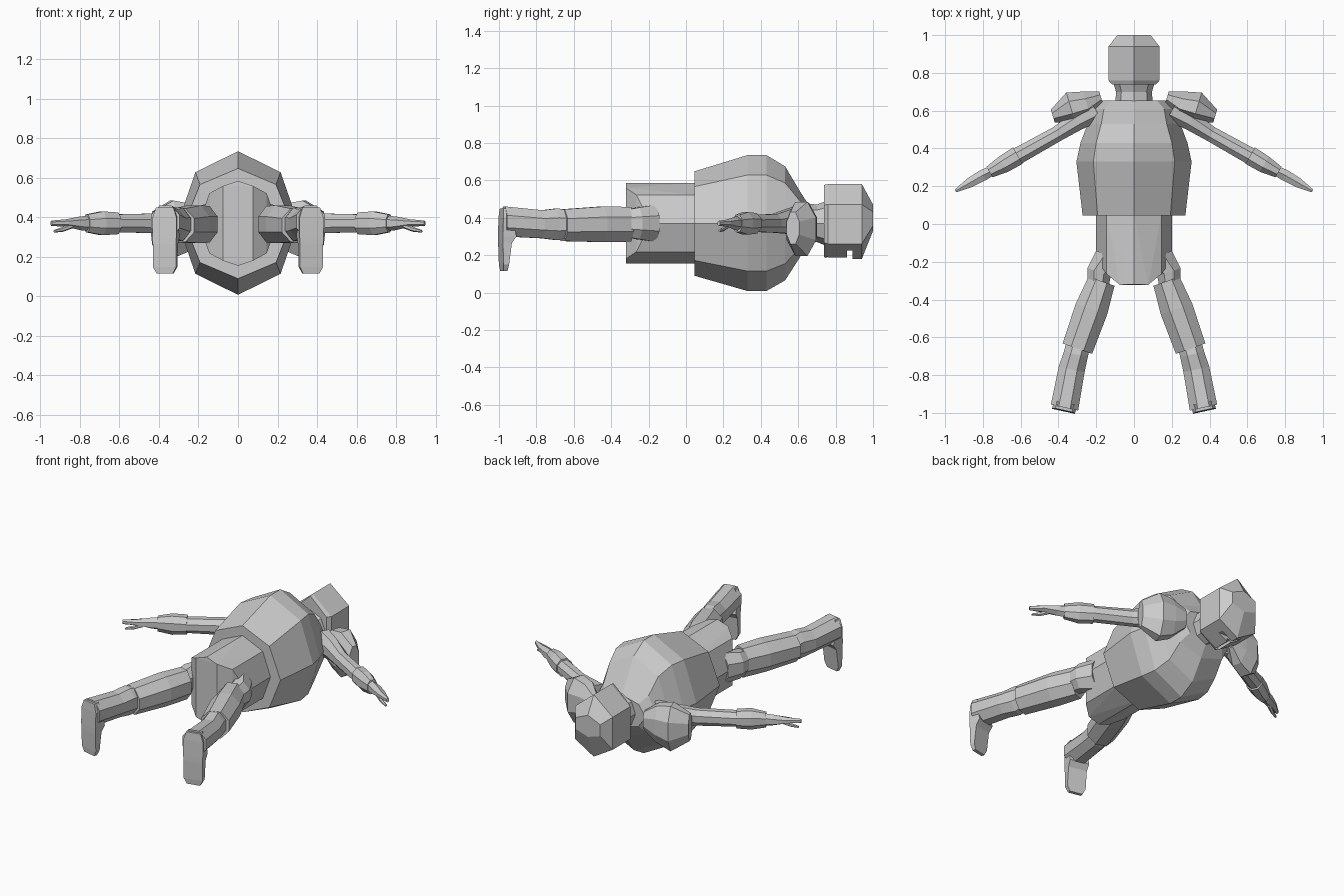
import bpy, bmesh
from math import sin, cos, pi
from mathutils import Vector

if "Cube" in bpy.data.objects:
    bpy.data.objects.remove(bpy.data.objects["Cube"])


def finish(name, bm, mirror=False):
    bmesh.ops.recalc_face_normals(bm, faces=bm.faces)
    me = bpy.data.meshes.new(name)
    bm.to_mesh(me)
    bm.free()
    ob = bpy.data.objects.new(name, me)
    bpy.context.collection.objects.link(ob)
    if mirror:
        mod = ob.modifiers.new("mirror", 'MIRROR')
        mod.use_mirror_merge = False
    return ob


def section(n, phase):
    return [(cos(2 * pi * i / n + phase), sin(2 * pi * i / n + phase)) for i in range(n)]


def loft(name, rings, sec, mirror=False):
    """rings: (centre, half-width vector, half-height vector)"""
    bm = bmesh.new()
    loops = [[bm.verts.new(Vector(c) + Vector(u) * a + Vector(v) * b) for a, b in sec]
             for c, u, v in rings]
    n = len(sec)
    for r0, r1 in zip(loops, loops[1:]):
        for i in range(n):
            j = (i + 1) % n
            bm.faces.new((r0[i], r0[j], r1[j], r1[i]))
    bm.faces.new(loops[0])
    bm.faces.new(loops[-1])
    return finish(name, bm, mirror)


def limb(name, pts, direction, sides=8, phase=pi / 8):
    """pts: (x, y, z, half-width, half-height), rings square to direction in plan"""
    d = Vector((*direction, 0)).normalized()
    s = Vector((-d.y, d.x, 0))
    k = 1 / cos(phase)
    rings = [((x, y, z), s * w * k, Vector((0, 0, h * k))) for x, y, z, w, h in pts]
    return loft(name, rings, section(sides, phase), True)


def trunk(name, stations, sec):
    """stations: (y, half-width, low z, high z)"""
    return loft(name, [((0, y, (lo + hi) / 2), (w, 0, 0), (0, 0, (hi - lo) / 2))
                       for y, w, lo, hi in stations], sec)


def hull(name, pts, mirror=False):
    bm = bmesh.new()
    for p in pts:
        bm.verts.new(p)
    res = bmesh.ops.convex_hull(bm, input=bm.verts)
    bmesh.ops.delete(bm, geom=list({g for g in res["geom_interior"]}), context='VERTS')
    bmesh.ops.dissolve_limit(bm, angle_limit=0.02, verts=bm.verts, edges=bm.edges)
    return finish(name, bm, mirror)


OCT = section(8, 0)

# upper body and neck
trunk("torso", [(.045, .272, .09, .648), (.33, .305, .008, .735), (.43, .283, .008, .735),
                (.53, .245, .065, .675), (.61, .225, .19, .54), (.655, .17, .27, .47)], OCT)
trunk("neck", [(.62, .10, .26, .48), (.70, .095, .27, .47), (.75, .11, .25, .49)], OCT)

# hips, with leg openings slanting to a flat strip at the crotch
pts = []
for x, z, y in ((0, .215, -.32), (.145, .152, -.265), (.2, 0, -.19)):
    for sx in (-1, 1):
        for sz in (-1, 1):
            pts += [(sx * x, .05, .37 + sz * z), (sx * x, y, .37 + sz * z)]
pts += [(sx * .075, -.322, .37 + sz * .19) for sx in (-1, 1) for sz in (-1, 1)]
hull("hips", sorted(set(pts)))

# helmet-like head: tall hexagon section
HEX = [(0, 1), (1, .45), (1, -.6), (0, -1), (-1, -.6), (-1, .45)]
head = trunk("head", [(.738, .115, .19, .575), (.76, .135, .18, .58),
                      (.94, .135, .18, .58), (1.0, .088, .33, .47)], HEX)

# face slits cut into the underside
for name, x, y0, y1 in (("eye_slit_cutter", .085, .86, .89), ("mouth_slit_cutter", .012, .75, .875)):
    cut = hull(name, [(sx * x, y, z) for sx in (-1, 1) for y in (y0, y1)
                      for z in (.1, .207 if x < .05 else .225)])
    cut.hide_render = True
    cut.hide_viewport = False
    cut.display_type = 'WIRE'
    mod = head.modifiers.new(name, 'BOOLEAN')
    mod.operation = 'DIFFERENCE'
    mod.object = cut
    mod.solver = 'EXACT'

# shoulder pads
limb("shoulder_pad", [(.175, .672, .36, .03, .06), (.25, .636, .35, .068, .12),
                      (.335, .617, .34, .082, .145), (.43, .572, .345, .035, .085)], (1, -.3))

# arms
ARM = (.86, -.5)
limb("upper_arm", [(.2, .60, .38, .06, .08), (.30, .545, .38, .05, .065),
                   (.41, .475, .37, .041, .05), (.63, .352, .37, .045, .045)], ARM)
limb("forearm_cuff", [(.615, .362, .37, .05, .055), (.69, .317, .37, .047, .06),
                      (.765, .275, .37, .032, .045)], ARM)
limb("hand", [(.75, .283, .37, .026, .034), (.80, .258, .37, .03, .03),
              (.87, .218, .372, .026, .016), (.945, .175, .37, .008, .012)], ARM, 6, pi / 6)
limb("thumb", [(.84, .225, .36, .012, .014), (.885, .20, .34, .009, .011),
               (.93, .18, .33, .006, .006)], ARM, 6, pi / 6)

# legs
limb("hip_joint", [(.12, -.17, .37, .085, .10), (.185, -.255, .37, .065, .085),
                   (.19, -.31, .37, .06, .075)], (.33, -.94))
limb("thigh", [(.172, -.303, .365, .073, .093), (.225, -.45, .365, .088, .095),
               (.30, -.66, .36, .083, .085)], (.33, -.94))
CALF = Vector((.214, -.977, 0))
limb("calf", [(.295, -.64, .365, .064, .075), (.308, -.69, .365, .065, .085),
              (.33, -.77, .365, .07, .075), (.368, -.972, .38, .074, .08)], CALF.xy)

# feet, pointing down
side = Vector((-CALF.y, CALF.x, 0))
foot = []
for z, a0, a1, w in ((.45, -.03, .008, .045), (.40, -.04, .012, .062), (.30, -.06, .014, .062),
                     (.265, -.035, .014, .06), (.15, -.02, .01, .06), (.115, -.015, .006, .042)):
    c = Vector((.37, -.978, z)) + CALF * (a0 + a1) / 2
    foot.append((c, side * w, CALF * (a1 - a0) / 2))
loft("foot", foot, [(1, 1), (-1, 1), (-1, -1), (1, -1)], True)
